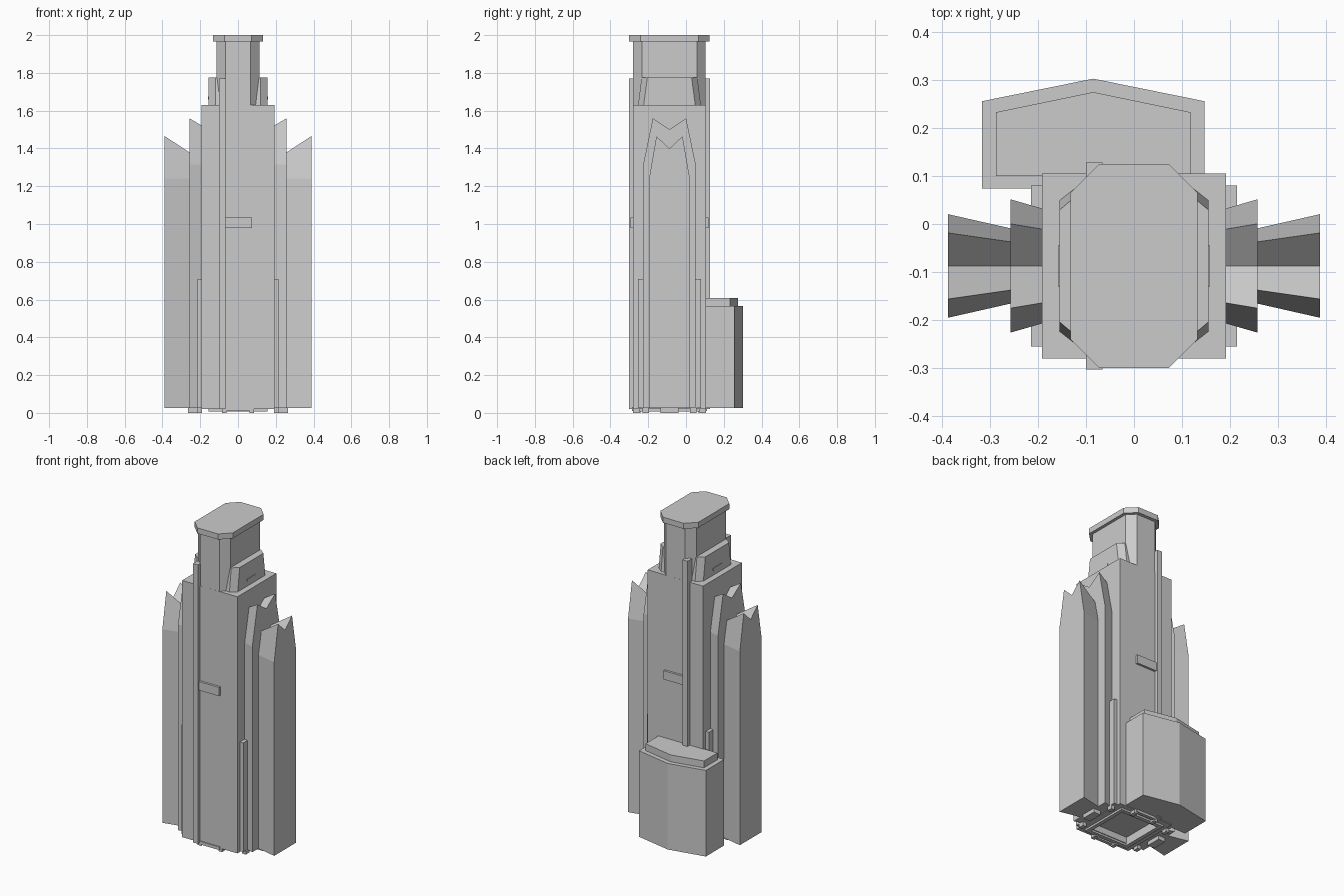
import bpy, bmesh

if "Cube" in bpy.data.objects:
    bpy.data.objects.remove(bpy.data.objects["Cube"])

YC = -0.0875  # front/back symmetry line of the tower


def loft(name, rings):
    """Closed solid through matching rings of 3D points."""
    bm = bmesh.new()
    vs = [[bm.verts.new(p) for p in r] for r in rings]
    n = len(rings[0])
    bm.faces.new(vs[0])
    bm.faces.new(vs[-1])
    for a, b in zip(vs, vs[1:]):
        for i in range(n):
            j = (i + 1) % n
            bm.faces.new((a[i], a[j], b[j], b[i]))
    bmesh.ops.recalc_face_normals(bm, faces=bm.faces)
    me = bpy.data.meshes.new(name)
    bm.to_mesh(me)
    bm.free()
    ob = bpy.data.objects.new(name, me)
    bpy.context.collection.objects.link(ob)
    return ob


def prism(name, pts, z0, z1):
    return loft(name, [[(x, y, z) for x, y in pts] for z in (z0, z1)])


def box(name, x0, x1, y0, y1, z0, z1):
    return prism(name, [(x0, y0), (x1, y0), (x1, y1), (x0, y1)], z0, z1)


def mirror(ob, x=False, y=False):
    """Mirror across x = 0 and/or the tower's depth centre."""
    me = ob.data
    bm = bmesh.new()
    bm.from_mesh(me)
    for axis, on, c in ((0, x, 0), (1, y, YC)):
        if on:
            geo = bm.verts[:] + bm.edges[:] + bm.faces[:]
            new = bmesh.ops.duplicate(bm, geom=geo)["geom"]
            for v in new:
                if isinstance(v, bmesh.types.BMVert):
                    v.co[axis] = 2 * c - v.co[axis]
            bmesh.ops.reverse_faces(
                bm, faces=[f for f in new if isinstance(f, bmesh.types.BMFace)])
    bm.to_mesh(me)
    bm.free()
    return ob


def octagon(hx, hy, c):
    p = [(hx, hy - c), (hx - c, hy), (c - hx, hy), (-hx, hy - c)]
    return [(x, YC + y) for x, y in p + [(-x, -y) for x, y in p]]


# main shaft with a shallow hollow under it
shaft = box("main_shaft", -0.192, 0.192, -0.28, 0.105, 0.02, 1.63)
cutter = box("base_cutter", -0.13, 0.13, -0.22, 0.045, -0.05, 0.06)
cutter.hide_render = True
cutter.hide_viewport = True
cut = shaft.modifiers.new("hollow", "BOOLEAN")
cut.object = cutter
cut.operation = "DIFFERENCE"

# upper neck and roof cap
prism("upper_neck", octagon(0.113, 0.192, 0.046), 1.62, 1.97)
prism("roof_cap", octagon(0.132, 0.213, 0.06), 1.965, 2.0)

# shoulders either side of the neck, corners leaning inwards
mirror(loft("neck_shoulder", [
    [(x, YC + y, z) for x, y in
     ((0.09, -b), (0.118, -b), (0.155, -s), (0.155, s), (0.118, b), (0.09, b))]
    for z, b, s in ((1.62, 0.167, 0.138), (1.775, 0.148, 0.117))]), x=True)
mirror(box("shoulder_plate", 0.15, 0.158, -0.13, -0.045, 1.66, 1.675), x=True)

# side wings: notched twin-peak profile, flaring outwards
def wing(name, sections, z_shoulder):
    rings = []
    for x, w, p, zp, zv in sections:
        half = [(w, 0.025), (w, z_shoulder), (p, zp)]
        prof = half + [(0, zv)] + [(-a, z) for a, z in reversed(half)]
        rings.append([(x, YC + a, z) for a, z in prof])
    mirror(loft(name, rings), x=True)


wing("inner_wing", [(0.15, 0.108, 0.07, 1.497, 1.437),
                    (0.258, 0.139, 0.088, 1.56, 1.50)], 1.315)
wing("outer_wing", [(0.22, 0.070, 0.045, 1.355, 1.29),
                    (0.388, 0.108, 0.069, 1.465, 1.40)], 1.24)

# lower side slabs
mirror(box("side_slab", 0.18, 0.215, -0.255, 0.08, 0.025, 0.71), x=True)

# front and back ribs and cross bars
mirror(box("vertical_rib", -0.1, -0.066, -0.303, -0.26, 0.02, 1.77), y=True)
mirror(box("cross_bar", -0.07, 0.073, -0.294, -0.27, 0.98, 1.035), y=True)

# rear annex with raised roof
def annex(name, hx, y0, y1, y2, z0, z1):
    c = -0.085
    prism(name, [(c - hx, y0), (c + hx, y0), (c + hx, y1), (c, y2), (c - hx, y1)], z0, z1)


annex("rear_annex", 0.232, 0.074, 0.256, 0.303, 0.025, 0.565)
annex("rear_annex_roof", 0.203, 0.1, 0.233, 0.275, 0.56, 0.608)

# base rails and feet on the underside
mirror(box("base_rail_long", 0.13, 0.155, -0.25, 0.075, 0.008, 0.03), x=True)
mirror(box("base_rail_cross", -0.13, 0.13, -0.25, -0.225, 0.008, 0.03), y=True)
mirror(box("base_front_rail", -0.07, 0.07, -0.285, -0.265, 0.01, 0.03), y=True)
mirror(box("corner_foot", 0.06, 0.085, -0.28, -0.24, 0, 0.03), x=True, y=True)
mirror(box("side_foot", 0.19, 0.215, -0.23, -0.195, 0, 0.03), x=True, y=True)
mirror(box("wing_foot", 0.215, 0.265, -0.135, -0.04, 0, 0.03), x=True)
